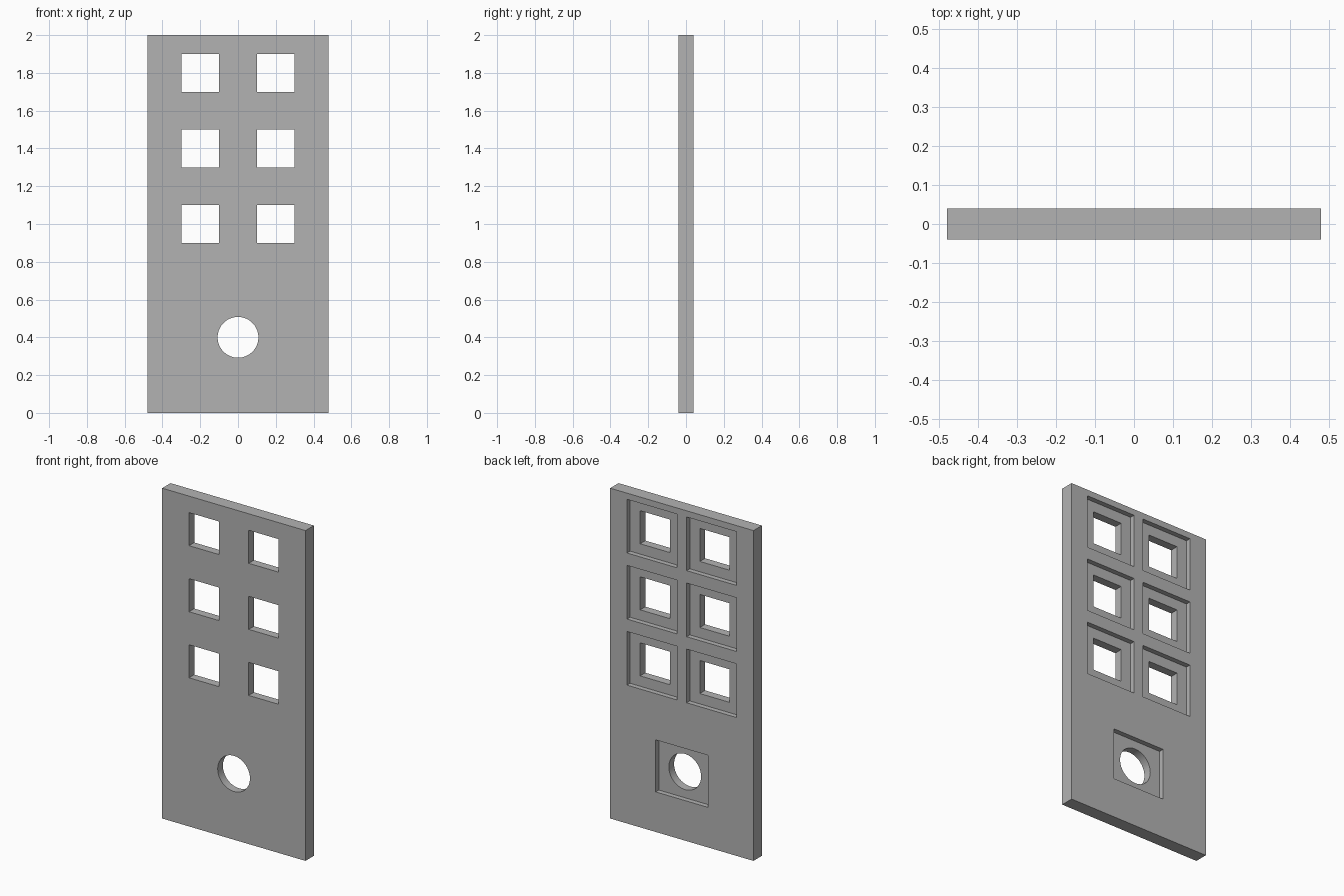
import bpy
import bmesh
from math import radians
from mathutils import Matrix, Vector

cube = bpy.data.objects.get("Cube")
if cube:
    bpy.data.objects.remove(cube, do_unlink=True)

WIDTH, THICK, HEIGHT = 0.96, 0.08, 2.0
POCKET_FLOOR = 0.01          # y of the floor of the rear pockets
SQUARES = [(x, z) for x in (-0.2, 0.2) for z in (1.0, 1.4, 1.8)]
ROUND = (0.0, 0.4)

grey = bpy.data.materials.new("plain grey")
grey.use_nodes = True
grey.diffuse_color = (0.45, 0.45, 0.45, 1)
grey.node_tree.nodes["Principled BSDF"].inputs["Base Color"].default_value = (0.45, 0.45, 0.45, 1)


def add_box(bm, x, z, w, h, y0, y1):
    size = Matrix.Diagonal((w, y1 - y0, h, 1))
    bmesh.ops.create_cube(bm, size=1, matrix=Matrix.Translation((x, (y0 + y1) / 2, z)) @ size)


def add_cylinder(bm, x, z, r):
    turn = Matrix.Rotation(radians(90), 4, "X")
    bmesh.ops.create_cone(bm, cap_ends=True, segments=64, radius1=r, radius2=r, depth=0.4,
                          matrix=Matrix.Translation(Vector((x, 0, z))) @ turn)


def make_object(name, bm):
    mesh = bpy.data.meshes.new(name)
    bm.to_mesh(mesh)
    bm.free()
    mesh.materials.append(grey)
    obj = bpy.data.objects.new(name, mesh)
    bpy.context.collection.objects.link(obj)
    return obj


# Flat panel
bm = bmesh.new()
add_box(bm, 0, HEIGHT / 2, WIDTH, HEIGHT, -THICK / 2, THICK / 2)
panel = make_object("panel", bm)

# Shallow rectangular pockets in the back
bm = bmesh.new()
for x, z in SQUARES:
    add_box(bm, x, z, 0.335, 0.325, POCKET_FLOOR, 0.2)
add_box(bm, *ROUND, 0.35, 0.315, POCKET_FLOOR, 0.2)
pockets = make_object("pocket_cutter", bm)

# Openings right through the panel
bm = bmesh.new()
for x, z in SQUARES:
    add_box(bm, x, z, 0.2, 0.2, -0.2, 0.2)
add_cylinder(bm, *ROUND, 0.108)
openings = make_object("opening_cutter", bm)

# Cut the panel, then discard the cutters
bpy.ops.object.select_all(action="DESELECT")
bpy.context.view_layer.objects.active = panel
panel.select_set(True)
for cutter in (pockets, openings):
    cutter.hide_render = True
    mod = panel.modifiers.new(cutter.name, "BOOLEAN")
    mod.operation = "DIFFERENCE"
    mod.solver = "EXACT"
    mod.object = cutter
    bpy.ops.object.modifier_apply(modifier=mod.name)
    bpy.data.objects.remove(cutter, do_unlink=True)
bpy.ops.object.shade_smooth_by_angle(angle=radians(30))
